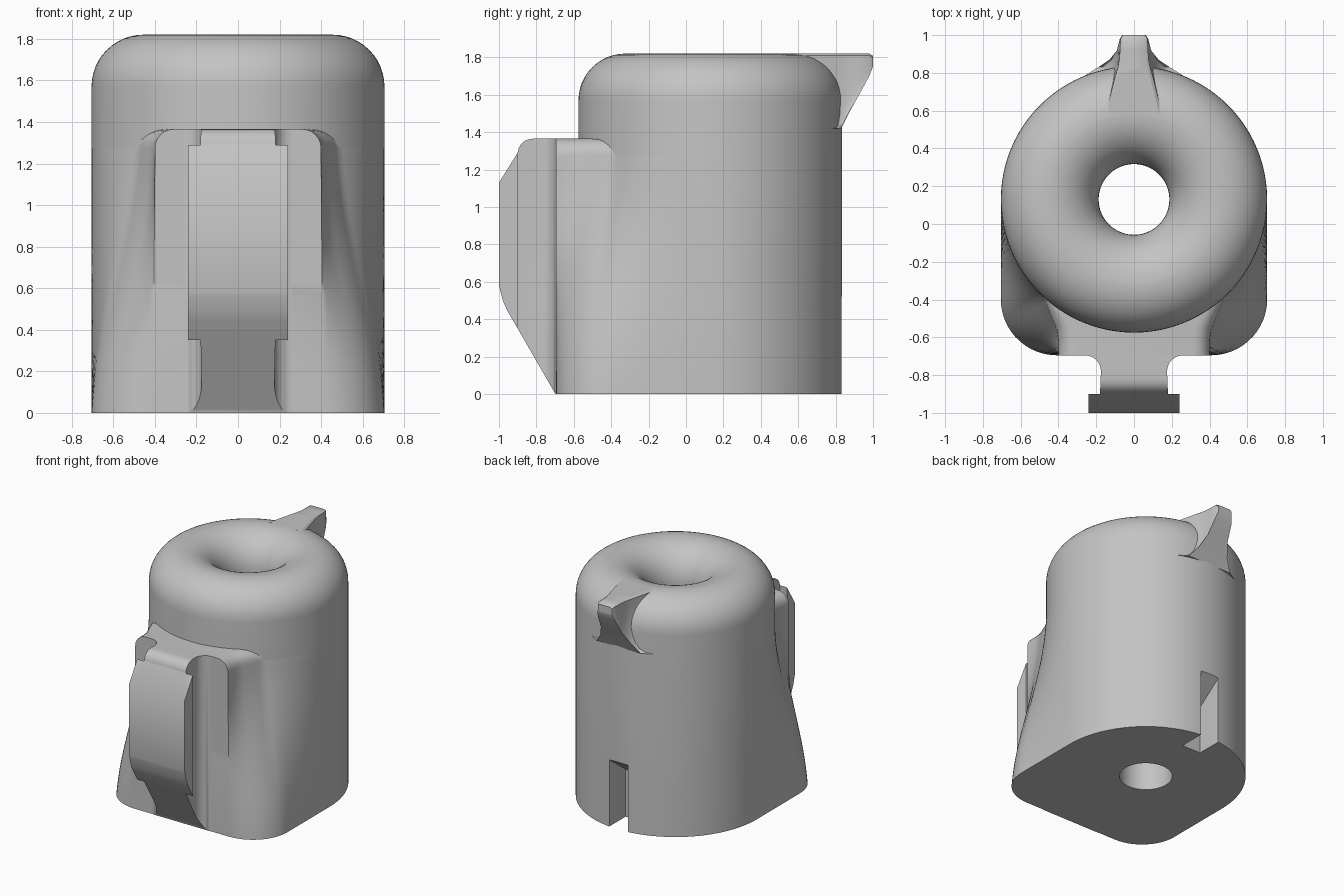
import bpy, bmesh
from math import sin, cos, pi, hypot

cube = bpy.data.objects.get("Cube")
if cube:
    bpy.data.objects.remove(cube, do_unlink=True)

grey = bpy.data.materials.new("plain grey")
grey.use_nodes = True
grey.diffuse_color = (0.55, 0.55, 0.55, 1)
grey.node_tree.nodes["Principled BSDF"].inputs["Base Color"].default_value = (0.55, 0.55, 0.55, 1)

R, CY, TOP = 0.705, 0.13, 1.82      # body radius, body centre y, height


def skin(name, rings, wrap=False):
    """Join closed rings of points into a solid, capped unless wrapped."""
    bm = bmesh.new()
    loops = [[bm.verts.new(p) for p in ring] for ring in rings]
    n = len(loops[0])
    for a, b in zip(loops, loops[1:] + (loops[:1] if wrap else [])):
        for i in range(n):
            j = (i + 1) % n
            bm.faces.new((a[i], a[j], b[j], b[i]))
    if not wrap:
        bm.faces.new(loops[0])
        bm.faces.new(loops[-1])
    bmesh.ops.recalc_face_normals(bm, faces=bm.faces)
    mesh = bpy.data.meshes.new(name)
    bm.to_mesh(mesh)
    bm.free()
    mesh.materials.append(grey)
    obj = bpy.data.objects.new(name, mesh)
    bpy.context.collection.objects.link(obj)
    return obj


def arc(cx, cy, r, a0, a1, n):
    return [(cx + r * cos(a0 + (a1 - a0) * i / n), cy + r * sin(a0 + (a1 - a0) * i / n))
            for i in range(n + 1)]


def resample(pts, n):
    """Spread n + 1 points evenly along a polyline."""
    lens = [hypot(q[0] - p[0], q[1] - p[1]) for p, q in zip(pts, pts[1:])]
    out = []
    for i in range(n + 1):
        d, k = sum(lens) * i / n, 0
        while k < len(lens) - 1 and d > lens[k]:
            d -= lens[k]
            k += 1
        f = min(1, d / lens[k])
        out.append(tuple(pts[k][c] + (pts[k + 1][c] - pts[k][c]) * f for c in (0, 1)))
    return out


def smooth(t):
    t = max(0, min(1, t))
    return t * t * (3 - 2 * t)


def boolean(obj, cutter, operation):
    mod = obj.modifiers.new("cut", 'BOOLEAN')
    mod.operation, mod.solver, mod.object = operation, 'EXACT', cutter
    bpy.context.view_layer.objects.active = obj
    bpy.ops.object.modifier_apply(modifier=mod.name)
    bpy.data.objects.remove(cutter, do_unlink=True)


def side_prism(name, profile, half):
    """Extrude a y-z profile across x."""
    return skin(name, [[(x, y, z) for y, z in profile] for x in (-half, half)])


# Round body with a rolled top rim and a hole through the middle
hole = 0.187
profile = [(hole, 0), (R, 0)]
profile += arc(R - 0.25, TOP - 0.25, 0.25, 0, pi / 2, 12)
profile += arc(hole + 0.265, TOP - 0.265, 0.265, pi / 2, pi, 12)
SEG = 96
body = skin("body", [[(r * sin(2 * pi * i / SEG), CY + r * cos(2 * pi * i / SEG), z)
                      for r, z in profile] for i in range(SEG)], wrap=True)

# Notch in the lower back, its ceiling sloping down inwards
notch = side_prism("notch_cutter", [(0.9, -0.1), (0.9, 0.58), (0.83, 0.52),
                                    (0.63, 0.37), (0.63, -0.1)], 0.08)
boolean(body, notch, 'DIFFERENCE')

# Flared skirt: square-cornered foot blending up to a narrow front column
N = 28
foot = resample([(R, CY)] + arc(R - 0.295, -0.4, 0.295, 0, -pi / 2, 12), N)
neck = resample(arc(0, CY, R, 0, -0.82, 14)
                + [(0.435, -0.5), (0.41, -0.56), (0.4, -0.62), (0.4, -0.695)], N)


def skirt_ring(t, z, roll):
    half = []
    for (fx, fy), (nx, ny) in zip(foot, neck):
        w = smooth((-0.1 - ny) / 0.4) if roll else 0
        x = fx + (nx - fx) * t - 0.09 * w * (1 - cos(roll))
        half.append((x, fy + (ny - fy) * t, z + 0.09 * w * sin(roll)))
    inner = z + 0.09 * sin(roll)
    half = [(0.38, -0.2, inner), (0.5, 0.1, inner)] + half
    return half + [(-x, y, z) for x, y, z in reversed(half)]


rings = []
for k in range(21):
    u = k / 20
    rings.append(skirt_ring(0.4 * u + 0.6 * smooth(u), 1.275 * u, 0))
rings += [skirt_ring(1, 1.275, pi / 2 * k / 6) for k in range(1, 7)]
skin("flared_skirt", rings)

# T-shaped mounting clip on the front, trimmed to its side outline
half = [(0.26, -0.65)] + arc(0.26, -0.78, 0.085, pi / 2, pi, 8)
half += [(0.18, -0.9), (0.24, -0.9), (0.24, -1.0)]
plan = half + [(-x, y) for x, y in reversed(half)]
clip = skin("mounting_clip", [[(x, y, z) for x, y in plan] for z in (-0.1, 1.5)])
outline = [(-0.6, 0), (-0.698, 0), (-0.9, 0.35), (-0.955, 0.445), (-0.98, 0.5),
           (-0.995, 0.56), (-1.01, 0.62), (-1.01, 1.114), (-0.9, 1.29)]
outline += arc(-0.82, 1.285, 0.08, pi * 0.95, pi / 2, 6) + [(-0.6, 1.365)]
boolean(clip, side_prism("clip_trim", outline, 0.5), 'INTERSECT')

# Pouring lip at the back: y, top half width, root half width, root height
stations = [(0.58, 0.15, 0.36, 1.6), (0.7, 0.12, 0.33, 1.52), (0.78, 0.1, 0.27, 1.42),
            (0.83, 0.085, 0.19, 1.42), (0.87, 0.078, 0.13, 1.5), (0.92, 0.074, 0.09, 1.59),
            (0.98, 0.072, 0.075, 1.7), (1.0, 0.06, 0.062, 1.75)]
rings = []
for y, a, b, zb in stations:
    top = TOP - (0.012 if y == 1.0 else 0)
    side = [(a - 0.015, y, top)]
    for k in range(9):
        s = k / 8 * pi / 2
        side.append((a + (b - a) * (1 - cos(s)), y, top - 0.01 - (top - 0.01 - zb) * sin(s)))
    rings.append(side + [(-x, y, z) for x, y, z in reversed(side)])
skin("pouring_lip", rings)

# Smooth shading with sharp edges kept
for obj in bpy.context.scene.objects:
    obj.select_set(obj.type == 'MESH')
bpy.context.view_layer.objects.active = body
bpy.ops.object.shade_smooth_by_angle(angle=0.6)
